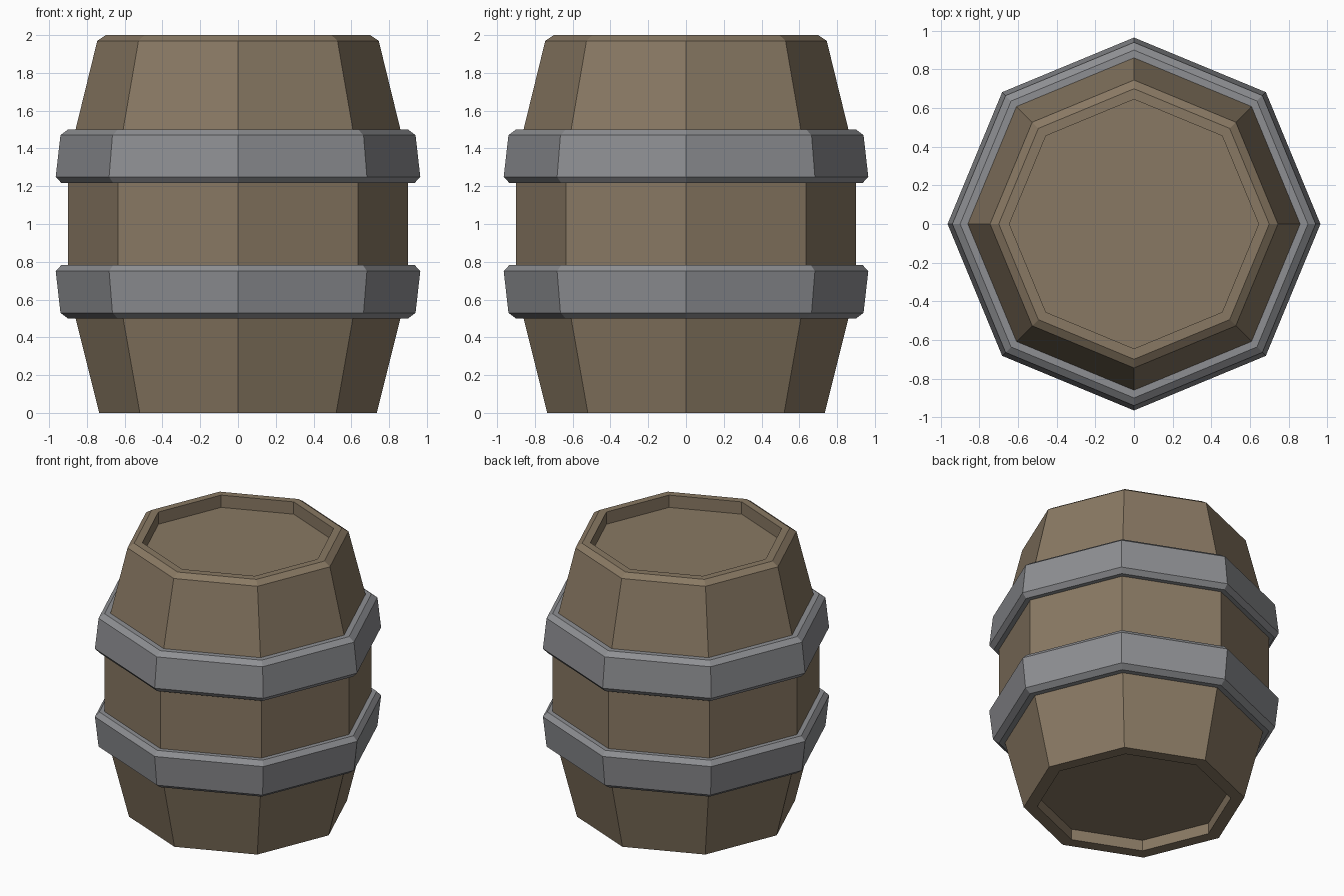
import bpy, bmesh, math

if "Cube" in bpy.data.objects:
    bpy.data.objects.remove(bpy.data.objects["Cube"])

SIDES = 8


def material(name, rgb):
    m = bpy.data.materials.new(name)
    m.diffuse_color = (*rgb, 1)
    m.use_nodes = True
    m.node_tree.nodes["Principled BSDF"].inputs["Base Color"].default_value = m.diffuse_color
    return m


def lathe(name, profile, mat, closed):
    """Turn (radius, z) points into an eight-sided solid with corners on the axes."""
    bm = bmesh.new()
    rings = []
    for r, z in profile:
        rings.append([bm.verts.new((r * math.cos(a), r * math.sin(a), z))
                      for a in (math.tau * i / SIDES for i in range(SIDES))])
    pairs = list(zip(rings, rings[1:]))
    if closed:
        pairs.append((rings[-1], rings[0]))
    else:
        bm.faces.new(rings[0])
        bm.faces.new(rings[-1])
    for lo, hi in pairs:
        for i in range(SIDES):
            j = (i + 1) % SIDES
            bm.faces.new((lo[i], lo[j], hi[j], hi[i]))
    bmesh.ops.recalc_face_normals(bm, faces=bm.faces)
    mesh = bpy.data.meshes.new(name)
    bm.to_mesh(mesh)
    bm.free()
    mesh.materials.append(mat)
    obj = bpy.data.objects.new(name, mesh)
    bpy.context.collection.objects.link(obj)
    return obj


wood = material("wood", (0.25, 0.19, 0.125))
iron = material("iron", (0.27, 0.275, 0.29))

# Barrel body with recessed ends and a chamfered top rim
lathe("barrel_body", [
    (0.645, 0.08), (0.645, 0.0), (0.735, 0.0),
    (0.86, 0.5), (0.90, 0.68), (0.90, 1.32), (0.86, 1.5),
    (0.745, 1.97), (0.70, 2.0), (0.645, 2.0), (0.645, 1.91),
], wood, closed=False)

# Two bevelled hoops, mirrored about the middle of the barrel
hoop = [(0.84, 0.5), (0.90, 0.5), (0.94, 0.53),
        (0.965, 0.75), (0.935, 0.783), (0.88, 0.783)]
lathe("lower_hoop", hoop, iron, closed=True)
lathe("upper_hoop", [(r, 2 - z) for r, z in hoop], iron, closed=True)
